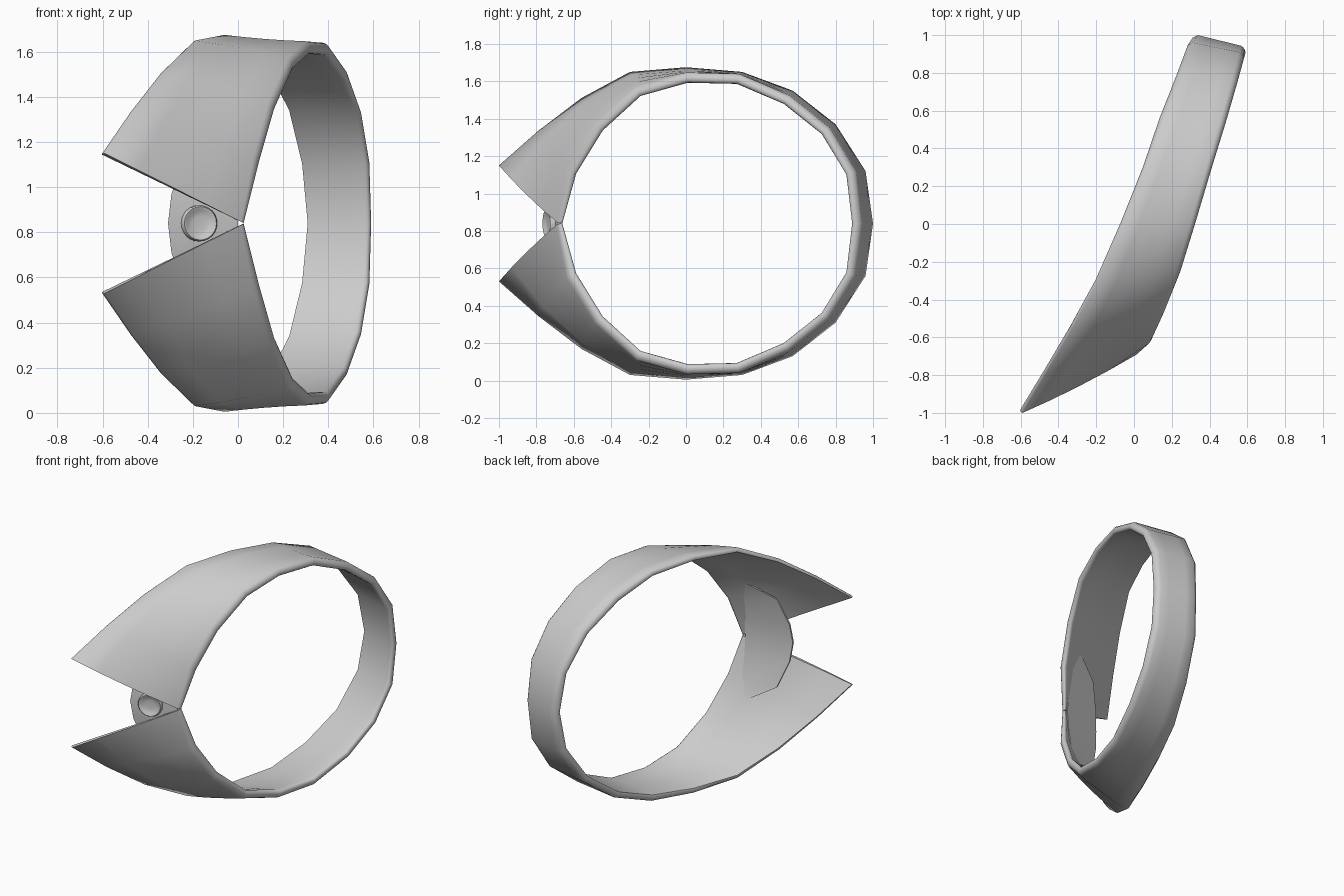
import bpy, bmesh, math
from mathutils import Vector, Matrix

if "Cube" in bpy.data.objects:
    bpy.data.objects.remove(bpy.data.objects["Cube"])

ZC = 0.84  # mirror height of the collar


def finish(name, bm, angle=60):
    bmesh.ops.recalc_face_normals(bm, faces=bm.faces)
    me = bpy.data.meshes.new(name)
    bm.to_mesh(me)
    bm.free()
    ob = bpy.data.objects.new(name, me)
    bpy.context.collection.objects.link(ob)
    bpy.context.view_layer.objects.active = ob
    ob.select_set(True)
    bpy.ops.object.shade_smooth_by_angle(angle=math.radians(angle))
    ob.select_set(False)
    return ob


def flip(p):
    return Vector((p.x, p.y, 2 * ZC - p.z))


def skin(bm, rows):
    """Join closed loops of points into a tube of quads."""
    vs = [[bm.verts.new(p) for p in r] for r in rows]
    n = len(rows[0])
    for a, b in zip(vs, vs[1:]):
        for i in range(n):
            j = (i + 1) % n
            bm.faces.new((a[i], a[j], b[j], b[i]))
    bm.faces.new(vs[0])
    bm.faces.new(vs[-1])


# Folded collar: free edge (with the point) and folded neck edge, front to back
free = [(-.59, -1, 1.15), (-.465, -.79, 1.335), (-.33, -.56, 1.51), (-.19, -.3, 1.65),
        (-.06, 0, 1.675), (.06, .3, 1.65), (.16, .57, 1.55), (.25, .8, 1.37),
        (.31, .96, 1.12), (.337, 1, ZC)]
neck = [(.025, -.655, .841), (.092, -.58, 1.10), (.16, -.44, 1.33), (.245, -.24, 1.515),
        (.325, .01, 1.588), (.405, .27, 1.583), (.485, .52, 1.475), (.545, .72, 1.315),
        (.582, .85, 1.10), (.59, .88, ZC)]
bulge = [.012, .012, .012, .006, -.004, -.004, 0, 0, 0, 0]
thick = [.022, .022, .025, .03, .035, .04, .045, .045, .045, .045]
free, neck = [Vector(p) for p in free], [Vector(p) for p in neck]
rows = []
for k, (f, r) in enumerate(zip(free, neck)):
    n = Vector((0, r.y - .1, r.z - ZC)).normalized()
    t = .03 if k == 0 else .055
    mid = r + n * t / 2                  # centre of the rolled edge
    d = (mid - f).normalized()           # direction across the leaf
    c = mid - d * t / 2
    roll = [c + n * (t / 2 * math.cos(a)) + d * (t / 2 * math.sin(a))
            for a in [math.pi * i / 6 for i in range(7)]]
    # true leaf normal gives the inner side of the free edge
    a, b = max(k - 1, 0), min(k + 1, 9)
    along = free[b] + neck[b] - free[a] - neck[a] if k < 9 else Vector((0, 0, 1))
    m = d.cross(along).normalized()
    if m.dot(n) < 0:
        m = -m
    fi = f - m * thick[k] - d * thick[k] * (.3 if k > 5 else 0)
    edge = f.lerp(fi, .5) - d * thick[k] * .3
    ts = (.25, .5, .75)
    row = [f] + [f.lerp(roll[0], s) + n * bulge[k] * 4 * s * (1 - s) for s in ts] + roll
    row += [fi.lerp(roll[-1], s) + n * bulge[k] * 4 * s * (1 - s) for s in ts[::-1]]
    rows.append(row + [fi, edge])
rows += [[flip(p) for p in r] for r in rows[-2::-1]]
bm = bmesh.new()
skin(bm, rows)
finish("collar", bm)

# Button stand: rounded tongue behind the collar opening, tucked into the leaf
tongue = [(0, -.31, -.672), (.13, -.295, -.66), (.31, -.23, -.628), (.40, -.07, -.59)]
rows = []
for h, x, y in [(-h, x, y) for h, x, y in tongue[:0:-1]] + tongue:
    tip, root = Vector((x, y + .27 * x, ZC + h)), Vector((0, y, ZC + h))
    back = Vector((0, .012, 0))
    rows.append([tip, root, root + back, tip + back])
bm = bmesh.new()
skin(bm, rows)
finish("stand", bm)

# Button: turned disc with a raised rim and dished centre
prof = [(.08, 0), (.08, .022), (.074, .03), (.066, .028), (.055, .02), (.03, .016)]
N = 24
bm = bmesh.new()
skin(bm, [[Vector((r * math.cos(2 * math.pi * i / N), r * math.sin(2 * math.pi * i / N), h))
           for i in range(N)] for r, h in prof])
rot = Vector((.28, -.96, 0)).to_track_quat('Z', 'Y').to_matrix().to_4x4()
bmesh.ops.transform(bm, matrix=Matrix.Translation((-.175, -.718, ZC)) @ rot, verts=bm.verts)
finish("button", bm)
